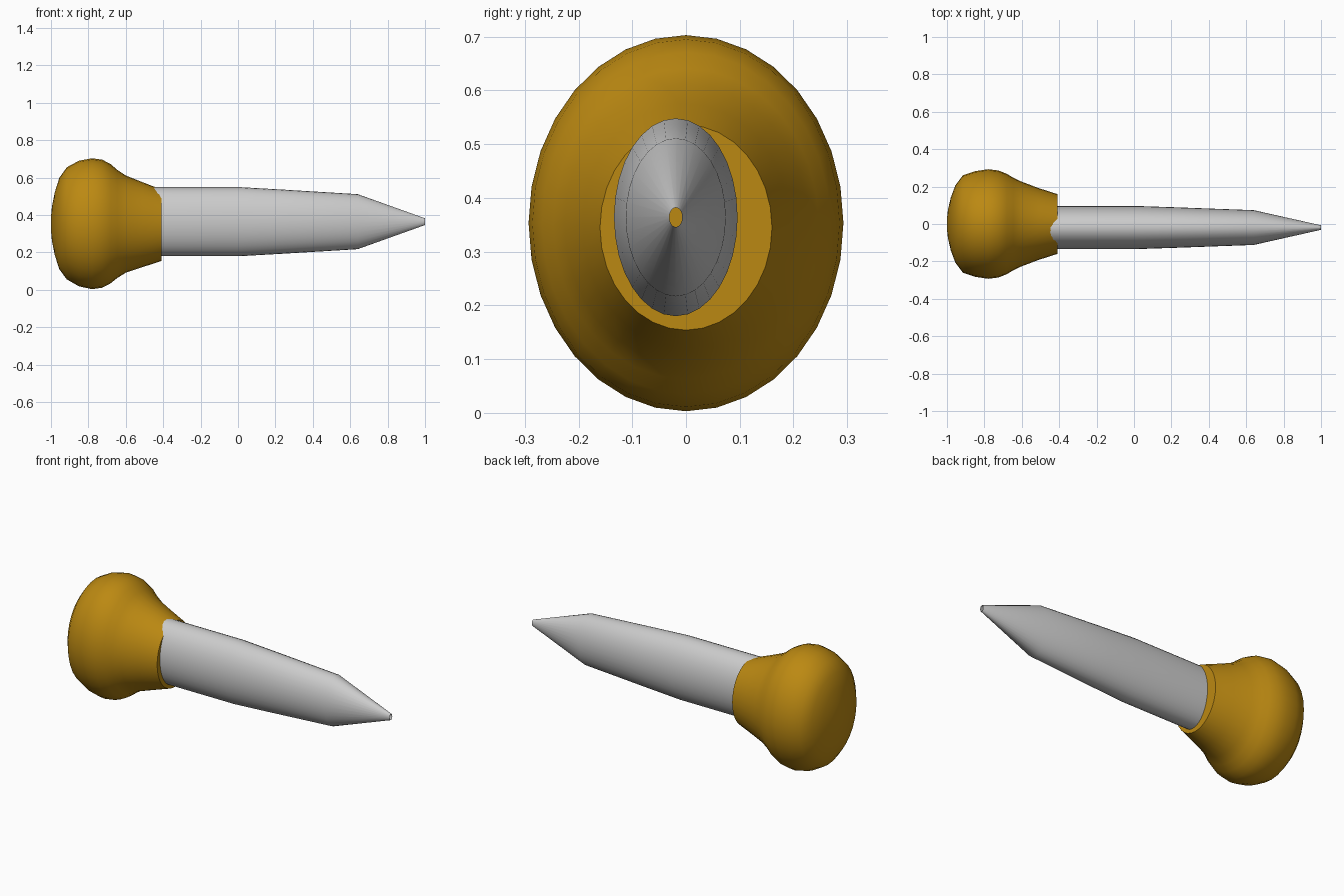
import bpy, bmesh, math

if "Cube" in bpy.data.objects:
    bpy.data.objects.remove(bpy.data.objects["Cube"])

SIDES = 32


def lathe(name, rings, close_start, close_end, angle):
    """Loft elliptical rings along x; each ring is (x, centre y, centre z, ry, rz)."""
    bm = bmesh.new()
    loops = []
    for x, cy, cz, ry, rz in rings:
        loops.append([bm.verts.new((x, cy + ry * math.sin(a), cz + rz * math.cos(a)))
                      for a in (2 * math.pi * i / SIDES for i in range(SIDES))])
    for a, b in zip(loops, loops[1:]):
        for i in range(SIDES):
            j = (i + 1) % SIDES
            bm.faces.new((a[i], a[j], b[j], b[i]))
    if close_start:
        bm.faces.new(loops[0])
    if close_end:
        bm.faces.new(loops[-1])
    bmesh.ops.recalc_face_normals(bm, faces=bm.faces)
    mesh = bpy.data.meshes.new(name)
    bm.to_mesh(mesh)
    bm.free()
    obj = bpy.data.objects.new(name, mesh)
    bpy.context.collection.objects.link(obj)
    bpy.ops.object.select_all(action='DESELECT')
    obj.select_set(True)
    bpy.context.view_layer.objects.active = obj
    bpy.ops.object.shade_smooth_by_angle(angle=math.radians(angle))
    return obj


# Bulbous handle: (x, centre z, half width, half height)
handle_profile = [
    (-1.00, 0.352, 0.030, 0.036), (-0.995, 0.352, 0.075, 0.090),
    (-0.98, 0.353, 0.140, 0.167), (-0.955, 0.354, 0.207, 0.245),
    (-0.915, 0.355, 0.260, 0.300), (-0.85, 0.354, 0.282, 0.336),
    (-0.78, 0.353, 0.293, 0.350), (-0.725, 0.353, 0.286, 0.342),
    (-0.68, 0.353, 0.268, 0.318), (-0.645, 0.352, 0.247, 0.289),
    (-0.60, 0.351, 0.226, 0.260), (-0.51, 0.348, 0.192, 0.227),
    (-0.41, 0.345, 0.160, 0.191),
]
handle = lathe("handle", [(x, 0, cz, ry, rz) for x, cz, ry, rz in handle_profile],
               True, True, 40)
amber = bpy.data.materials.new("amber")
amber.diffuse_color = (0.50, 0.25, 0.006, 1)
amber.use_nodes = True
amber.node_tree.nodes["Principled BSDF"].inputs["Base Color"].default_value = amber.diffuse_color
handle.data.materials.append(amber)

# Tapered oval shaft, open at the narrow tip
shaft_profile = [(-0.50, 0.115, 0.184), (0.02, 0.115, 0.184),
                 (0.23, 0.108, 0.172), (0.64, 0.093, 0.147), (1.00, 0.012, 0.018)]
lathe("shaft", [(x, -0.019, 0.364, ry, rz) for x, ry, rz in shaft_profile],
      False, False, 30)
